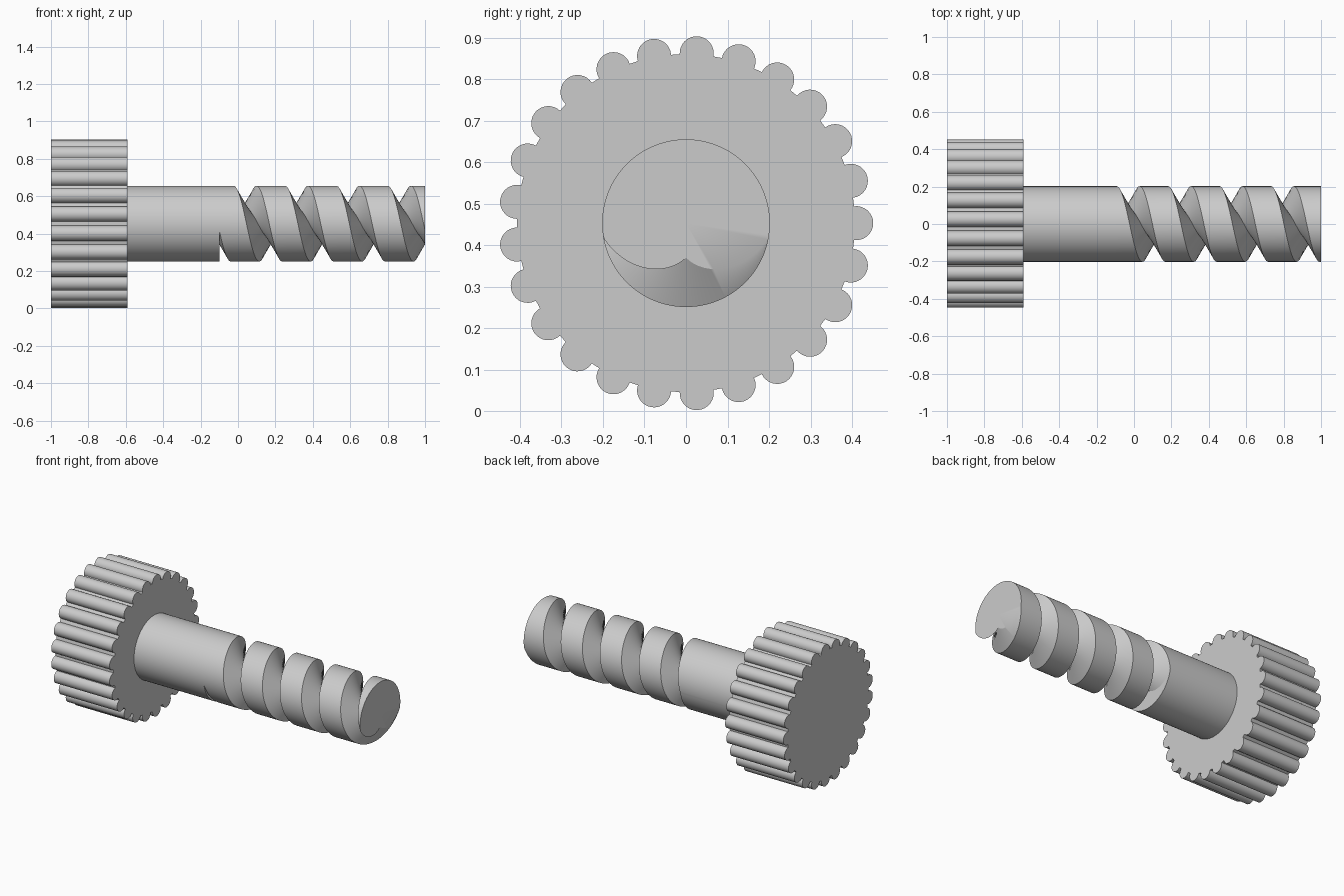
import bpy, bmesh, math

if "Cube" in bpy.data.objects:
    bpy.data.objects.remove(bpy.data.objects["Cube"])

ZC = 0.453            # height of the screw axis
TAU = 2 * math.pi

steel = bpy.data.materials.new("steel_grey")
steel.diffuse_color = (0.6, 0.6, 0.6, 1)
steel.use_nodes = True
steel.node_tree.nodes["Principled BSDF"].inputs["Base Color"].default_value = steel.diffuse_color


def skin(name, columns):
    """Closed surface around the x axis; each column is a list of (x, radius, angle from below)."""
    bm = bmesh.new()
    grid = [[bm.verts.new((x, r * math.sin(a), ZC - r * math.cos(a))) for x, r, a in col]
            for col in columns]
    for c, d in zip(grid, grid[1:]):
        for i in range(len(c) - 1):
            bm.faces.new((c[i], c[i + 1], d[i + 1], d[i]))
    bmesh.ops.remove_doubles(bm, verts=bm.verts, dist=0.00002)
    bmesh.ops.dissolve_degenerate(bm, dist=0.00001, edges=bm.edges)
    bmesh.ops.recalc_face_normals(bm, faces=bm.faces)
    mesh = bpy.data.meshes.new(name)
    bm.to_mesh(mesh)
    bm.free()
    mesh.materials.append(steel)
    ob = bpy.data.objects.new(name, mesh)
    bpy.context.collection.objects.link(ob)
    bpy.ops.object.select_all(action='DESELECT')
    ob.select_set(True)
    bpy.context.view_layer.objects.active = ob
    bpy.ops.object.shade_smooth_by_angle(angle=math.radians(30))
    return ob


# Knurled head: disc with 25 round ribs
RIBS, RIB_R, RIB_C, DISC_R = 25, 0.041, 0.41, 0.407
outline = []
limit = math.acos((DISC_R**2 - RIB_C**2 - RIB_R**2) / (2 * RIB_C * RIB_R))
for k in range(RIBS):
    base = math.pi / 2 + k * TAU / RIBS
    for j in range(17):
        t = limit * (j / 8 - 1)
        u, v = RIB_C + RIB_R * math.cos(t), RIB_R * math.sin(t)
        outline.append((math.hypot(u, v), base + math.atan2(v, u)))
outline.append(outline[0])
skin("knurled_head", [[(-1, 0, a), (-1, r, a), (-0.59, r, a), (-0.59, 0, a)]
                      for r, a in outline])

# Shaft with a helical V groove between x = -0.1 and the tip
R, ROOT, HALF, PITCH = 0.202, 0.083, 0.061, 0.275
START, END, SEGS = -0.1, 1.0, 128
columns = []
for s in range(SEGS + 1):
    a = TAU * s / SEGS
    first = START + PITCH * a / TAU          # a groove centre at this angle
    col = [(-0.62, 0, a), (-0.62, R, a), (START, R, a)]
    for k in range(-2, 6):
        for off in (-HALF, 0, HALF):
            x = min(max(first + k * PITCH + off, START), END)
            d = abs((x - first + PITCH / 2) % PITCH - PITCH / 2)
            col.append((x, min(R, ROOT + (R - ROOT) * d / HALF), a))
    col.append((END, 0, a))
    columns.append(col)
skin("threaded_shaft", columns)
